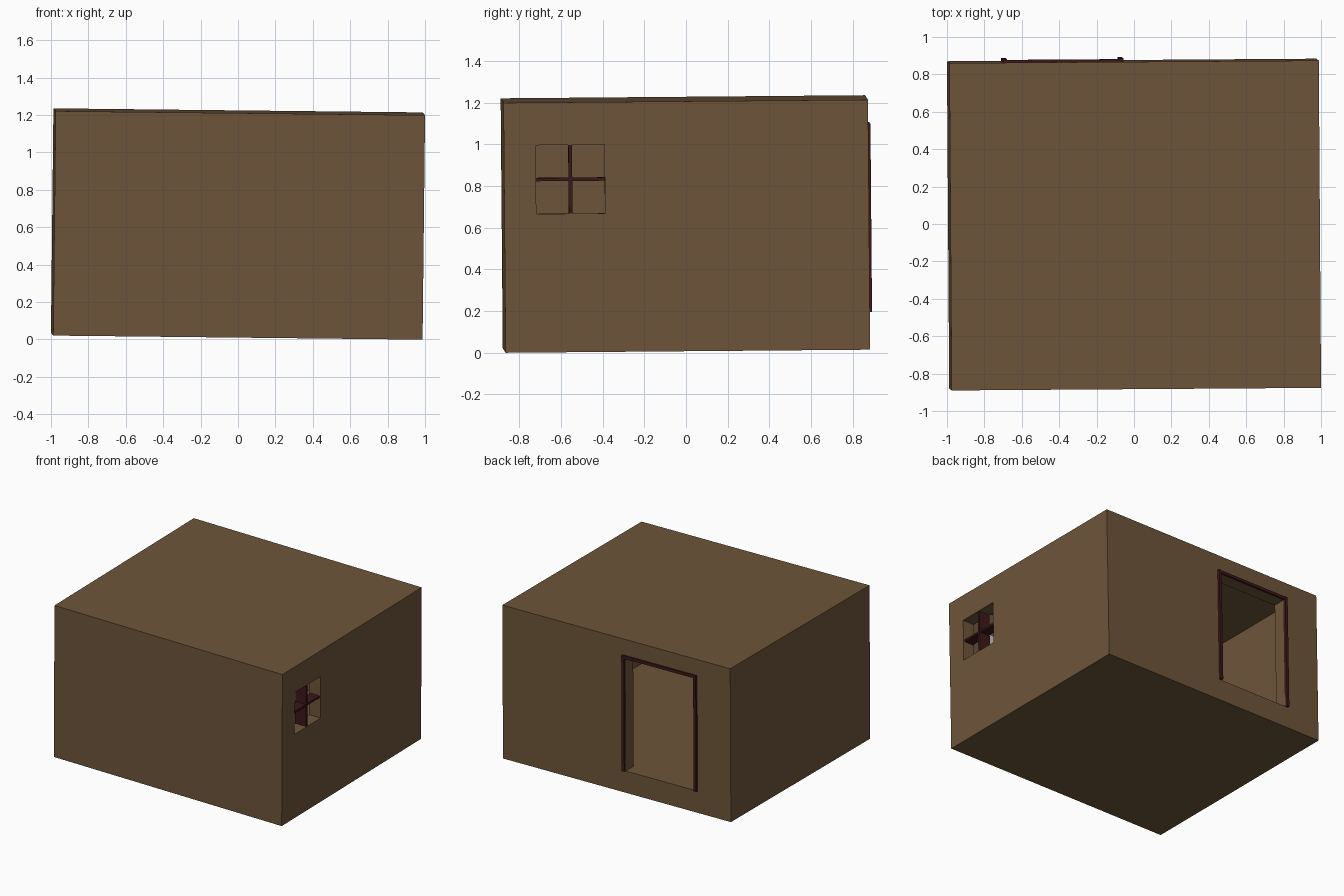
import bpy, bmesh
from mathutils import Matrix, Vector

if "Cube" in bpy.data.objects:
    bpy.data.objects.remove(bpy.data.objects["Cube"])

LX, LY, LZ, T = 1.975, 1.75, 1.2, 0.1
FLOOR, CEIL = 0.17, 1.18

# The whole room leans very slightly
X = Vector((1, 0.007, -0.011)).normalized()
Y = Vector((-0.007, 1, 0.0085))
Y = (Y - X * Y.dot(X)).normalized()
R = Matrix((X, Y, X.cross(Y))).transposed().to_4x4()
LEAN = Matrix.Translation((0, -0.003, 0.6175)) @ R @ Matrix.Translation((0, 0, -LZ / 2))


def material(name, color):
    m = bpy.data.materials.new(name)
    m.diffuse_color = (*color, 1)
    m.use_nodes = True
    m.node_tree.nodes["Principled BSDF"].inputs["Base Color"].default_value = m.diffuse_color
    return m


brown = material("brown_wall", (0.155, 0.092, 0.042))
red = material("dark_red_wood", (0.045, 0.009, 0.010))


def box(name, x, y, z, mat=None):
    bm = bmesh.new()
    bmesh.ops.create_cube(bm, size=1)
    for v in bm.verts:
        v.co = [(r[0] + r[1]) / 2 + c * (r[1] - r[0]) for c, r in zip(v.co, (x, y, z))]
    me = bpy.data.meshes.new(name)
    bm.to_mesh(me)
    bm.free()
    if mat:
        me.materials.append(mat)
    ob = bpy.data.objects.new(name, me)
    ob.matrix_world = LEAN
    bpy.context.collection.objects.link(ob)
    return ob


# Hollow room with door and window openings
hx, hy = LX / 2, LY / 2
DX, DTOP = (-0.70, -0.055), 1.075
WY, WZ = (-0.722, -0.392), (0.665, 0.995)
W = 0.022
room = box("room", (-hx, hx), (-hy, hy), (0, LZ), brown)
cutters = [
    box("interior_cutter", (-hx + T, hx - T), (-hy + T, hy - T), (FLOOR, CEIL), brown),
    box("door_cutter", (DX[0] + W, DX[1] - W), (hy - T - 0.05, hy + 0.1), (FLOOR, DTOP - W), brown),
    box("window_cutter", (hx - T - 0.05, hx + 0.1), WY, WZ, brown),
]
for c in cutters:
    c.hide_render = True
    mod = room.modifiers.new(c.name, 'BOOLEAN')
    mod.operation = 'DIFFERENCE'
    mod.solver = 'EXACT'
    mod.object = c
bpy.context.view_layer.update()
deps = bpy.context.evaluated_depsgraph_get()
cut_mesh = bpy.data.meshes.new_from_object(room.evaluated_get(deps))
room.modifiers.clear()
room.data = cut_mesh
for c in cutters:
    bpy.data.objects.remove(c)

# Door trim on the back wall
for name, x0 in (("door_post_left", DX[0]), ("door_post_right", DX[1] - W)):
    box(name, (x0, x0 + W), (hy - 0.005, hy + 0.018), (FLOOR, DTOP), red)
box("door_lintel", (DX[0] + W, DX[1] - W), (hy - 0.005, hy + 0.014), (DTOP - W, DTOP), red)

# Crossed window bars
cy, cz = sum(WY) / 2, sum(WZ) / 2
box("window_bar_vertical", (hx - T, hx - 0.005), (cy - 0.009, cy + 0.009), WZ, red)
box("window_bar_horizontal", (hx - T + 0.01, hx - 0.01), WY, (cz - 0.008, cz + 0.008), red)

# Small pale panel on the inner front wall
box("wall_panel", (0.66, 0.78), (-hy + T, -hy + T + 0.01), (0.86, 1.0))
